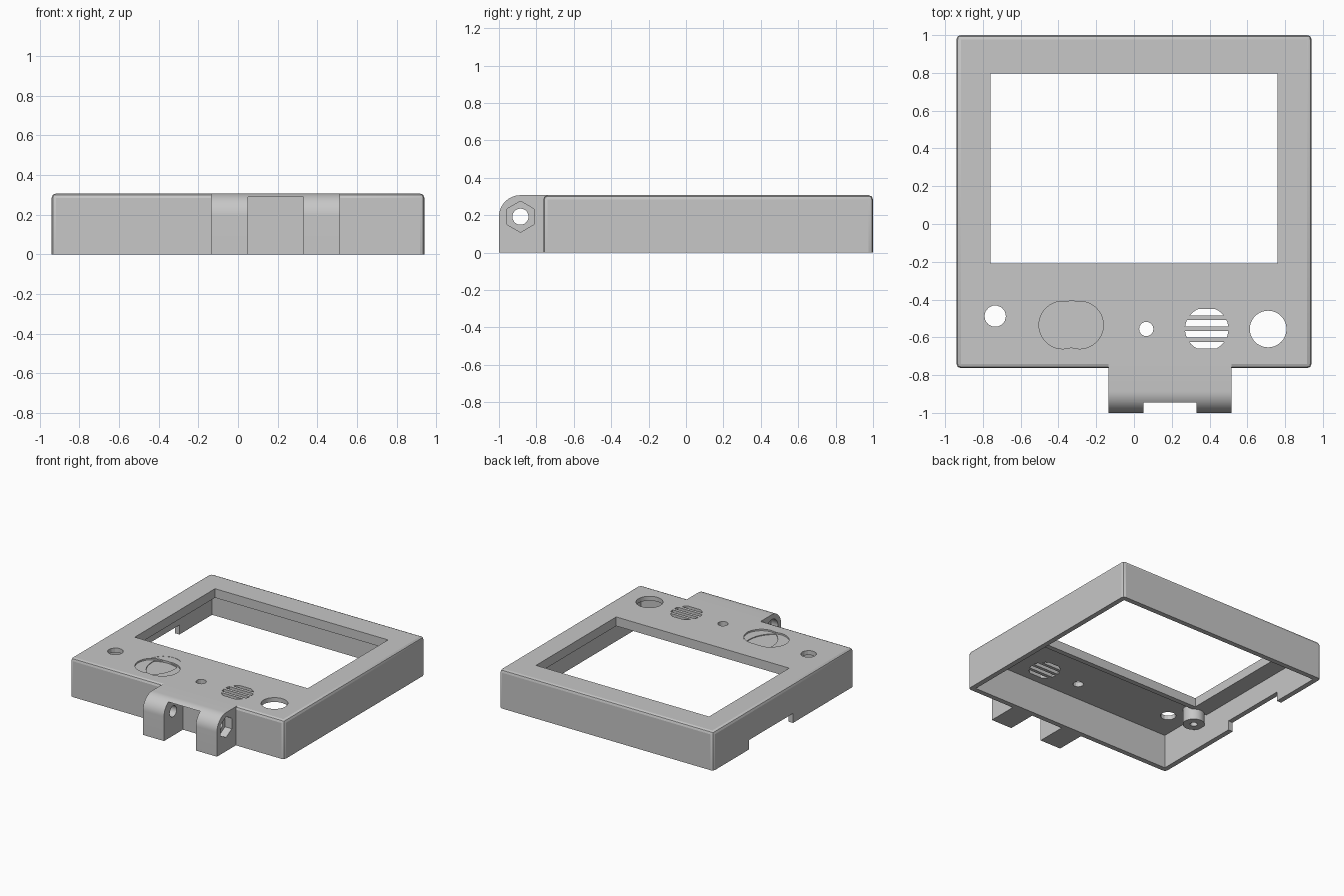
import bpy, bmesh, math
from mathutils import Vector

cube = bpy.data.objects.get("Cube")
if cube:
    bpy.data.objects.remove(cube, do_unlink=True)

grey = bpy.data.materials.new("plain_grey")
grey.use_nodes = True
colour = (0.57, 0.57, 0.57, 1)
grey.diffuse_color = colour
grey.node_tree.nodes["Principled BSDF"].inputs["Base Color"].default_value = colour


def prism(name, outline, lo, hi, axis="z"):
    """Extrude a 2D outline along z (outline in x, y) or x (outline in y, z)."""
    place = (lambda u, v, w: (u, v, w)) if axis == "z" else (lambda u, v, w: (w, u, v))
    bm = bmesh.new()
    base = bm.faces.new([bm.verts.new(place(u, v, lo)) for u, v in outline])
    out = bmesh.ops.extrude_face_region(bm, geom=[base])
    moved = [g for g in out["geom"] if isinstance(g, bmesh.types.BMVert)]
    bmesh.ops.translate(bm, verts=moved, vec=Vector(place(0, 0, hi - lo)))
    bmesh.ops.recalc_face_normals(bm, faces=bm.faces)
    mesh = bpy.data.meshes.new(name)
    bm.to_mesh(mesh)
    bm.free()
    mesh.materials.append(grey)
    obj = bpy.data.objects.new(name, mesh)
    bpy.context.collection.objects.link(obj)
    return obj


def rect(u0, u1, v0, v1):
    return [(u0, v0), (u1, v0), (u1, v1), (u0, v1)]


def arc(u, v, r, start=0, end=360, n=40):
    steps = n if end - start == 360 else n + 1
    angles = [math.radians(start + (end - start) * i / n) for i in range(steps)]
    return [(u + r * math.cos(a), v + r * math.sin(a)) for a in angles]


def combine(target, tool, operation="DIFFERENCE"):
    mod = target.modifiers.new(tool.name, "BOOLEAN")
    mod.operation = operation
    mod.solver = "EXACT"
    mod.object = tool
    bpy.context.view_layer.objects.active = target
    bpy.ops.object.modifier_apply(modifier=mod.name)
    bpy.data.objects.remove(tool, do_unlink=True)


TOP, PLATE, PANEL = 0.307, 0.235, 0.272
AXIS_Y, AXIS_Z = -0.885, 0.192

# Outer case with softened upright and top edges
case = prism("case", rect(-0.94, 0.94, -0.763, 1.0), 0, TOP)
bm = bmesh.new()
bm.from_mesh(case.data)
edges = [e for e in bm.edges if max(v.co.z for v in e.verts) > 0.1]
bmesh.ops.bevel(bm, geom=edges, offset=0.023, segments=2, profile=0.5, affect="EDGES")
bm.to_mesh(case.data)
bm.free()

# Hinge block with a rounded front
profile = [(-0.735, 0), (-0.735, TOP)] + arc(AXIS_Y, AXIS_Z, 0.115, 90, 180, 14) + [(-1.0, 0)]
combine(case, prism("hinge", profile, -0.135, 0.515, "x"), "UNION")

# Gap between the hinge lugs, leaving a thin roof
combine(case, prism("lug_gap", rect(0.05, 0.33, -1.1, -0.763), -0.1, 0.29))

# Hinge pin bore, hexagonal nut pocket and round head pocket
combine(case, prism("pin_bore", arc(AXIS_Y, AXIS_Z, 0.043), -0.3, 0.7, "x"))
combine(case, prism("nut_pocket", arc(AXIS_Y, AXIS_Z, 0.083, 30, 390, 6), 0.455, 0.7, "x"))
combine(case, prism("head_pocket", arc(AXIS_Y, AXIS_Z, 0.075), -0.3, -0.075, "x"))

# Hollow inside, with a thinner control panel at the front
combine(case, prism("hollow", rect(-0.9, 0.9, -0.723, 0.96), -0.1, PLATE))
combine(case, prism("panel_pocket", rect(-0.9, 0.9, -0.723, -0.25), 0.1, PANEL))

# Screw boss under the plate
combine(case, prism("boss", arc(-0.825, -0.305, 0.08, n=28), 0.153, 0.285), "UNION")
combine(case, prism("boss_bore", arc(-0.825, -0.305, 0.027, n=16), 0.1, 0.24))

# Screen window and side wall notch
combine(case, prism("window", rect(-0.76, 0.76, -0.21, 0.797), 0.2, 0.4))
combine(case, prism("notch", rect(-1.0, -0.86, 0.0, 0.55), -0.1, 0.075))

# Round holes in the control panel
for x, y, r, n in ((-0.735, -0.488, 0.057, 14), (0.065, -0.556, 0.038, 14),
                   (0.71, -0.556, 0.097, 40)):
    combine(case, prism("round_hole", arc(x, y, r, n=n), 0.2, 0.4))

# Speaker grille: a disc sliced into four slots
for i in range(4):
    slot = prism("slot", arc(0.385, -0.556, 0.115), 0.2, 0.4)
    v = -0.658 + i * 0.058
    band = prism("band", rect(0.2, 0.6, v, v + 0.033), 0.1, 0.5)
    combine(slot, band, "INTERSECT")
    combine(case, slot)

# Thumb pad recess: overlapping dishes around a deeper three-sided centre
for x, y, r, depth in ((-0.33, -0.465, 0.13, 0.002), (-0.377, -0.535, 0.126, 0.012),
                       (-0.288, -0.535, 0.126, 0.012)):
    combine(case, prism("dish", arc(x, y, r), TOP - depth, 0.4))
corners = [(-0.43, -0.436), (-0.33, -0.655), (-0.23, -0.436)]
pad = []
for i, (u, v) in enumerate(corners):
    u2, v2 = corners[(i + 1) % 3]
    for k in range(8):
        t = k / 8
        bulge = 0.56 * t * (1 - t)
        pad.append((u + (u2 - u) * t + (v2 - v) * bulge, v + (v2 - v) * t - (u2 - u) * bulge))
combine(case, prism("pad_centre", pad, TOP - 0.018, 0.4))

# Smooth shading with crisp edges
bpy.ops.object.select_all(action="DESELECT")
case.select_set(True)
bpy.context.view_layer.objects.active = case
bpy.ops.object.shade_smooth_by_angle(angle=math.radians(20))
